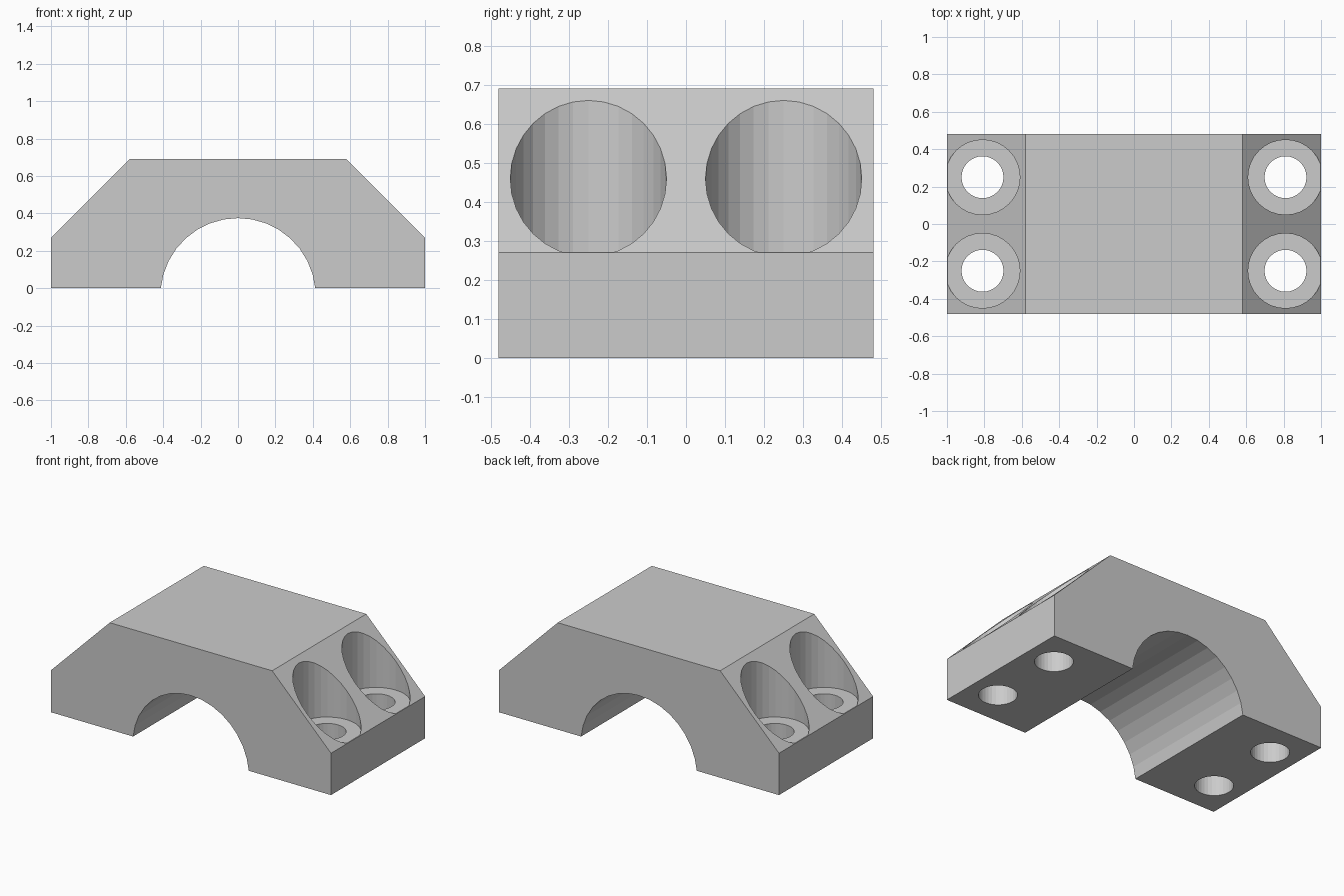
import bpy, bmesh
from math import sin, cos, asin, pi
from mathutils import Matrix

if "Cube" in bpy.data.objects:
    bpy.data.objects.remove(bpy.data.objects["Cube"])

HALF_DEPTH = 0.48
ARCH_R, ARCH_Z = 0.415, -0.04      # arch circle centre sits just below the base
BOLT_X, BOLT_Y = 0.81, 0.25


def new_object(name, bm):
    bmesh.ops.recalc_face_normals(bm, faces=bm.faces)
    mesh = bpy.data.meshes.new(name)
    bm.to_mesh(mesh)
    bm.free()
    obj = bpy.data.objects.new(name, mesh)
    bpy.context.collection.objects.link(obj)
    return obj


def bolt_cutters(name, radius, z0, z1):
    """One vertical cylinder at each of the four bolt positions."""
    bm = bmesh.new()
    for sx in (-1, 1):
        for sy in (-1, 1):
            bmesh.ops.create_cone(
                bm, cap_ends=True, segments=32, radius1=radius, radius2=radius,
                depth=z1 - z0,
                matrix=Matrix.Translation((sx * BOLT_X, sy * BOLT_Y, (z0 + z1) / 2)))
    obj = new_object(name, bm)
    obj.hide_render = True
    return obj


# Cap body: chamfered block profile with the arch, extruded along y
a0 = asin(-ARCH_Z / ARCH_R)
steps = 16
arch = []
for i in range(steps + 1):
    a = a0 + (pi - 2 * a0) * i / steps
    arch.append((ARCH_R * cos(a), ARCH_Z + ARCH_R * sin(a)))
outer = [(-1, 0), (-1, 0.27), (-0.58, 0.69), (0.58, 0.69), (1, 0.27), (1, 0)]

bm = bmesh.new()
face = bm.faces.new([bm.verts.new((x, -HALF_DEPTH, max(z, 0))) for x, z in outer + arch])
ext = bmesh.ops.extrude_face_region(bm, geom=[face], use_keep_orig=True)
bmesh.ops.translate(bm, vec=(0, 2 * HALF_DEPTH, 0),
                    verts=[v for v in ext["geom"] if isinstance(v, bmesh.types.BMVert)])
body = new_object("bearing_cap", bm)

# Counterbores and through holes for the four bolts
cutters = [bolt_cutters("counterbore_cutter", 0.2, 0.272, 1.0),
           bolt_cutters("bolt_hole_cutter", 0.112, -0.2, 0.5)]
bpy.context.view_layer.objects.active = body
for cutter in cutters:
    mod = body.modifiers.new(cutter.name, "BOOLEAN")
    mod.operation = "DIFFERENCE"
    mod.solver = "EXACT"
    mod.object = cutter
    bpy.ops.object.modifier_apply(modifier=mod.name)
for cutter in cutters:
    bpy.data.objects.remove(cutter)
